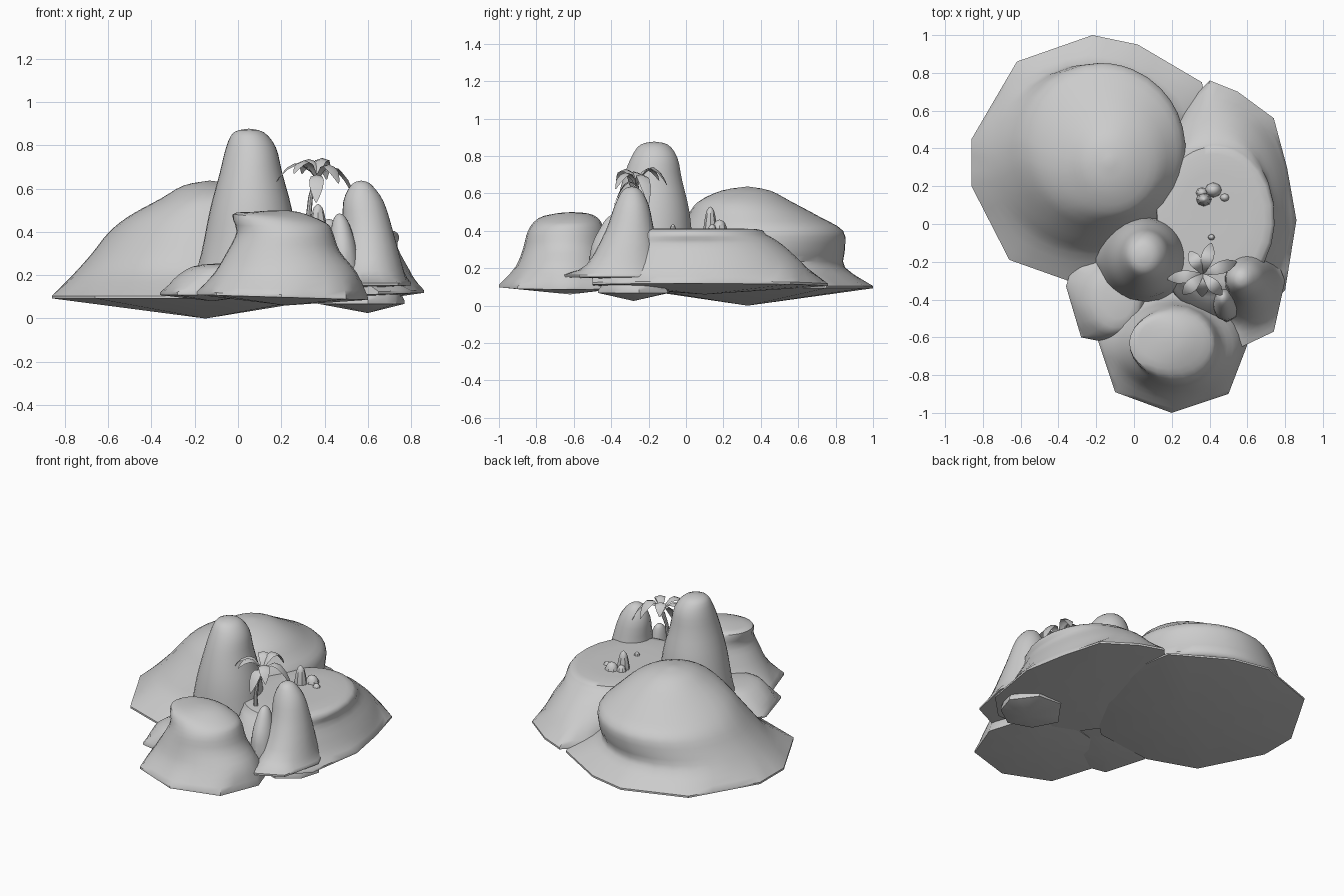
import bpy, bmesh
from math import sin, cos, pi, atan2, radians
from mathutils import Vector

if "Cube" in bpy.data.objects:
    bpy.data.objects.remove(bpy.data.objects["Cube"])


def finish(name, bm, angle=38):
    bmesh.ops.recalc_face_normals(bm, faces=bm.faces)
    me = bpy.data.meshes.new(name)
    bm.to_mesh(me)
    bm.free()
    ob = bpy.data.objects.new(name, me)
    bpy.context.collection.objects.link(ob)
    bpy.ops.object.select_all(action='DESELECT')
    ob.select_set(True)
    bpy.context.view_layer.objects.active = ob
    bpy.ops.object.shade_smooth_by_angle(angle=radians(angle))
    return ob


def catmull(a, b, c, d, t):
    return 0.5 * (2*b + (c-a)*t + (2*a-5*b+4*c-d)*t*t + (3*b-a-3*c+d)*t**3)


def rock(name, outline, base_z, rings, apex, bottom, tilt=(0, 0), sub=3, steps=3):
    """Loft from an angular base outline through oval rings (cx, cy, rx, ry, z[, slope]) to an apex."""
    n = len(outline)
    cx = sum(p[0] for p in outline) / n
    cy = sum(p[1] for p in outline) / n
    base = []
    for i in range(n):
        a, b = Vector(outline[i]), Vector(outline[(i+1) % n])
        base += [a.lerp(b, k / sub) for k in range(sub)]
    angs = [atan2(p.y - cy, p.x - cx) for p in base]
    levels = [[Vector((p.x, p.y, base_z + tilt[0]*(p.x-cx) + tilt[1]*(p.y-cy))) for p in base]]
    for x, y, rx, ry, z, *s in rings:
        slope = s[0] if s else 0
        levels.append([Vector((x + rx*cos(t), y + ry*sin(t), z + slope*rx*cos(t))) for t in angs])
    levels.append([Vector(apex)] * len(base))
    m = len(levels)
    bm = bmesh.new()
    rows = [[bm.verts.new(v - Vector((0, 0, 0.012))) for v in levels[0]]]
    for i in range(m - 1):
        for k in range(steps):
            q = [levels[max(i-1, 0)], levels[i], levels[i+1], levels[min(i+2, m-1)]]
            rows.append([bm.verts.new(catmull(*[l[j] for l in q], k/steps)) for j in range(len(base))])
    for r0, r1 in zip(rows, rows[1:]):
        for j in range(len(base)):
            k = (j+1) % len(base)
            bm.faces.new((r0[j], r0[k], r1[k], r1[j]))
    top, low = bm.verts.new(apex), bm.verts.new(bottom)
    for j in range(len(base)):
        k = (j+1) % len(base)
        bm.faces.new((rows[-1][j], rows[-1][k], top))
        bm.faces.new((rows[0][k], rows[0][j], low))
    return finish(name, bm)


# Large hill at the back left
rock("large_hill",
     [(-.22, 1), (-.62, .86), (-.86, .45), (-.86, .2), (-.66, -.19), (-.35, -.3),
      (.05, -.25), (.35, .05), (.42, .4), (.36, .75), (.02, .95)], .105,
     [(-.24, .345, .52, .505, .205), (-.2, .375, .475, .475, .3), (-.165, .4, .43, .44, .4),
      (-.15, .36, .35, .355, .475), (-.12, .315, .235, .25, .555), (-.13, .32, .12, .13, .615)],
     (-.13, .33, .637), (-.15, .33, 0))

# Flat-topped plateau on the right
rock("plateau",
     [(.4, .76), (.25, .6), (.12, .2), (.1, -.2), (.3, -.5), (.65, -.5),
      (.8, -.35), (.86, .02), (.81, .3), (.74, .56), (.55, .7)], .12,
     [(.44, .06, .35, .56, .23), (.43, .04, .308, .47, .33), (.43, .03, .315, .4, .38),
      (.42, .03, .27, .34, .41)],
     (.42, .05, .412), (.45, .1, .06), tilt=(.03, 0))

# Tall central pillar
rock("tall_pillar",
     [(.05 + .27*cos(i*pi/5), -.18 + .25*sin(i*pi/5)) for i in range(10)], .12,
     [(.055, -.18, .225, .22, .3), (.06, -.18, .19, .2, .5), (.06, -.18, .145, .16, .67),
      (.06, -.17, .115, .125, .79), (.05, -.17, .07, .075, .86)],
     (.05, -.17, .877), (.05, -.18, .1))

# Front rock with a sloping top that overhangs on the left
rock("front_rock",
     [(.2, -1), (.5, -.9), (.6, -.64), (.52, -.4), (.2, -.3), (-.08, -.38),
      (-.19, -.62), (-.1, -.89)], .11,
     [(.22, -.65, .33, .26, .21), (.21, -.645, .26, .225, .31), (.215, -.64, .222, .205, .4),
      (.19, -.63, .215, .165, .462, -.09), (.17, -.61, .11, .09, .492)],
     (.17, -.61, .5), (.22, -.62, .06), tilt=(-.03, 0))

# Low rock at the front left
rock("low_left_rock",
     [(-.36, -.33), (-.28, -.6), (-.18, -.62), (.05, -.6), (.1, -.3), (-.1, -.15), (-.32, -.2)], .12,
     [(-.12, -.4, .18, .2, .18), (-.09, -.4, .12, .15, .24)],
     (-.08, -.4, .255), (-.12, -.4, .08))

# Right spire with its lower shoulder
rock("right_spire",
     [(.55, -.66), (.74, -.57), (.8, -.3), (.72, -.1), (.55, -.08), (.43, -.25), (.47, -.45)], .165,
     [(.61, -.33, .16, .2, .22), (.6, -.3, .12, .13, .4), (.58, -.29, .095, .09, .54),
      (.57, -.29, .045, .045, .62)],
     (.57, -.29, .637), (.61, -.35, .14))
rock("spire_shoulder",
     [(.49 + .08*cos(i*pi/4), -.42 + .1*sin(i*pi/4)) for i in range(8)], .2,
     [(.485, -.42, .065, .085, .32), (.475, -.4, .042, .05, .43), (.47, -.39, .02, .025, .475)],
     (.47, -.39, .485), (.48, -.42, .18))

# Boulder tucked underneath
rock("under_boulder",
     [(.37, -.27), (.45, -.42), (.6, -.47), (.73, -.38), (.77, -.25), (.66, -.1), (.5, -.09)], .08,
     [(.58, -.28, .15, .14, .135)], (.58, -.28, .15), (.6, -.28, .025))

# Miniature rocks on the plateau
for i, (x, y, z, r, h) in enumerate([(.37, .13, .4, .042, .13), (.42, .18, .4, .048, .06),
                                     (.48, .14, .4, .028, .035), (.36, .165, .4, .035, .05),
                                     (.41, -.07, .405, .02, .03)]):
    rock("small_rock_%d" % (i+1),
         [(x + r*cos(k*pi/4), y + r*.9*sin(k*pi/4)) for k in range(8)], z,
         [(x, y, r*.85, r*.75, z + h*.4), (x, y, r*.5, r*.45, z + h*.85)],
         (x, y, z + h), (x, y, z - .02), sub=1, steps=2)

# Palm trunk, slightly curved
bm = bmesh.new()
path = [(.33, -.28, .36, .016), (.325, -.28, .46, .013), (.335, -.275, .56, .011), (.36, -.265, .64, .014)]
rows = [[bm.verts.new((x + r*cos(k*pi/4), y + r*sin(k*pi/4), z)) for k in range(8)] for x, y, z, r in path]
for a, b in zip(rows, rows[1:]):
    for k in range(8):
        bm.faces.new((a[k], a[(k+1) % 8], b[(k+1) % 8], b[k]))
bm.faces.new(rows[0])
bm.faces.new(rows[-1])
finish("palm_trunk", bm)

# Palm leaves: creased blades arching out from the crown (angle, length, rise, droop)
shape = [(0, .008), (.15, .015), (.35, .027), (.55, .034), (.75, .03), (.9, .017), (1, .003)]
for i, (deg, length, rise, droop) in enumerate([
        (20, .19, .5, .9), (75, .17, .7, .7), (120, .14, .75, .6), (188, .19, .5, .55),
        (225, .15, .65, .5), (268, .12, .4, 1.1), (312, .15, .6, .7)]):
    bm = bmesh.new()
    d = Vector((cos(radians(deg)), sin(radians(deg)), 0))
    side = Vector((-d.y, d.x, 0))
    rows = []
    for t, w in shape:
        mid = Vector((.365, -.265, .64)) + d*length*t
        mid.z += length * (3.4*rise*t - 1.25*(droop + 1.7*rise)*t*t)
        drop = Vector((0, 0, -.3*w))
        rows.append([bm.verts.new(p) for p in (mid - side*w + drop, mid, mid + side*w + drop)])
    for a, b in zip(rows, rows[1:]):
        for k in (0, 1):
            bm.faces.new((a[k], a[k+1], b[k+1], b[k]))
    finish("palm_leaf_%d" % (i+1), bm, 60)
